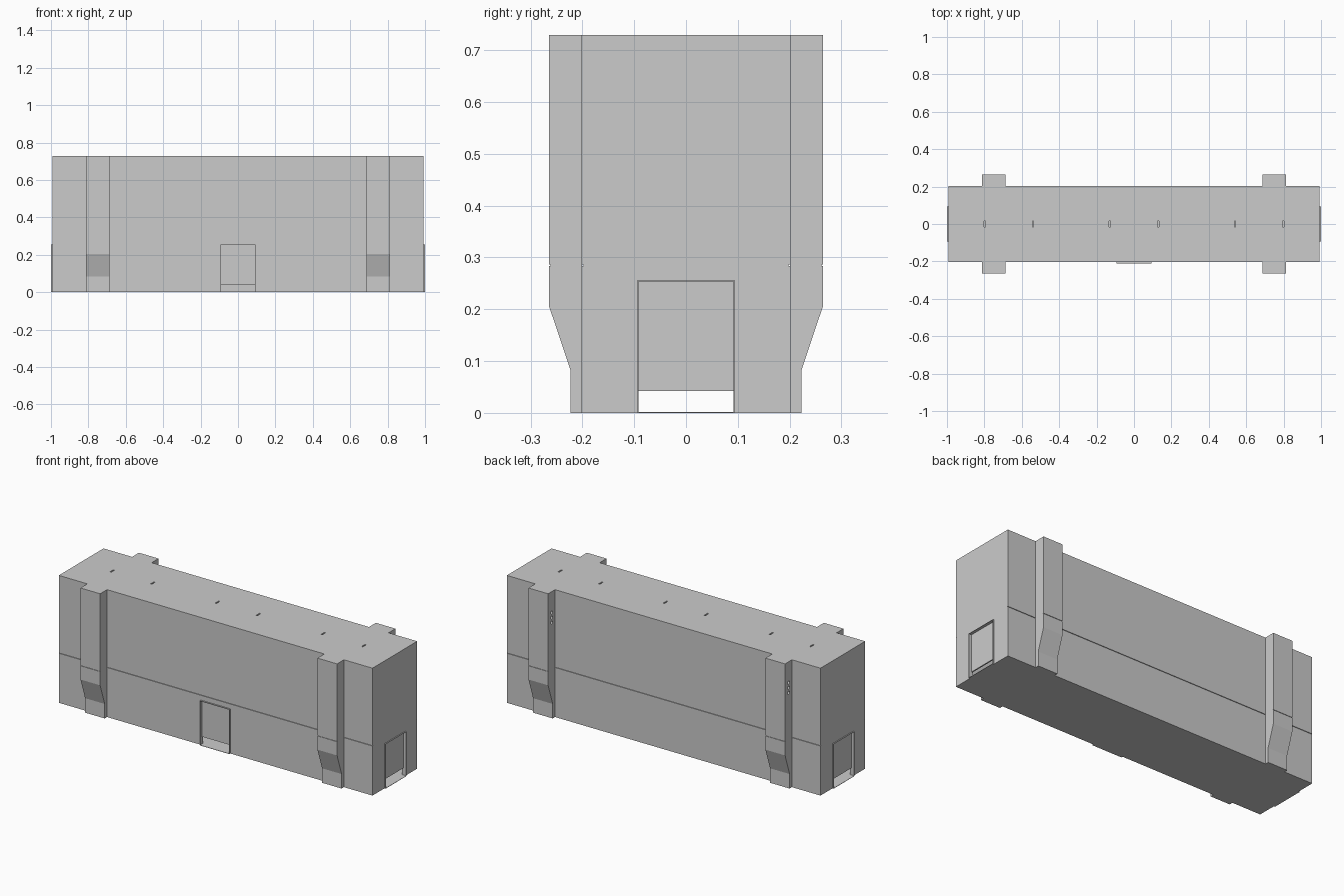
import bpy, bmesh, math
from mathutils import Matrix

if "Cube" in bpy.data.objects:
    bpy.data.objects.remove(bpy.data.objects["Cube"])

H = 0.729            # total height
HX, HY = 0.993, 0.202  # half length and half depth of the walls
SEAM, G = 0.285, 0.0015  # seam height and half width
DW, DT, DB = 0.094, 0.256, 0.042  # door half width, top, bottom


def finish(name, bm):
    bmesh.ops.recalc_face_normals(bm, faces=bm.faces)
    me = bpy.data.meshes.new(name)
    bm.to_mesh(me)
    bm.free()
    ob = bpy.data.objects.new(name, me)
    bpy.context.collection.objects.link(ob)
    return ob


def boxes(name, spans, rot=None):
    """One object from boxes given as (x0, x1, y0, y1, z0, z1)."""
    bm = bmesh.new()
    for x0, x1, y0, y1, z0, z1 in spans:
        m = (Matrix.Translation(((x0 + x1) / 2, (y0 + y1) / 2, (z0 + z1) / 2))
             @ Matrix.Diagonal((x1 - x0, y1 - y0, z1 - z0, 1)))
        bmesh.ops.create_cube(bm, size=1, matrix=m)
    if rot is not None:
        bmesh.ops.transform(bm, matrix=rot, verts=bm.verts)
    return finish(name, bm)


def extrude_x(name, profile, x0, x1):
    """Extrude a (y, z) profile along x."""
    bm = bmesh.new()
    f = bm.faces.new([bm.verts.new((x0, y, z)) for y, z in profile])
    r = bmesh.ops.extrude_face_region(bm, geom=[f])
    vs = [v for v in r["geom"] if isinstance(v, bmesh.types.BMVert)]
    bmesh.ops.translate(bm, verts=vs, vec=(x1 - x0, 0, 0))
    return finish(name, bm)


def cut(ob, cutter):
    cutter.hide_render = True
    cutter.hide_viewport = False
    cutter.display_type = 'WIRE'
    mod = ob.modifiers.new("cut", 'BOOLEAN')
    mod.operation = 'DIFFERENCE'
    mod.solver = 'EXACT'
    mod.object = cutter
    bpy.context.view_layer.objects.active = ob
    bpy.ops.object.modifier_apply(modifier=mod.name)
    bpy.data.objects.remove(cutter, do_unlink=True)


# hollow building body with a fine seam on both long walls
half = [(HY, 0), (HY, SEAM - G), (HY - 0.004, SEAM - G),
        (HY - 0.004, SEAM + G), (HY, SEAM + G), (HY, H)]
body = extrude_x("building_body", half + [(-y, z) for y, z in reversed(half)], -HX, HX)
w = 0.02
cut(body, boxes("interior_cutter", [(-HX + w, HX - w, -HY + w, HY - w, 0.002, H - w)]))
cut(body, boxes("end_door_cutter", [(-1.1, 1.1, -DW, DW, 0.002, DT)]))
cut(body, boxes("front_door_cutter", [(-DW, DW, -0.3, 0, 0.002, DT)]))

# small slots along the roof
cut(body, boxes("roof_slot_cutter",
                [(x - 0.004, x + 0.004, -0.016, 0.016, H - 0.01, H + 0.02)
                 for a in (0.13, 0.54, 0.797) for x in (-a, a)]))

# buttresses with a sloped foot
for sy, side in ((-1, "front"), (1, "back")):
    for cx, end in ((-0.75, "left"), (0.75, "right")):
        prof = [(HY - 0.001, 0), (0.223, 0), (0.223, 0.083), (0.264, 0.205),
                (0.264, SEAM - G), (0.261, SEAM - G), (0.261, SEAM + G),
                (0.264, SEAM + G), (0.264, H), (HY - 0.001, H)]
        b = extrude_x(f"{side}_{end}_buttress", [(sy * y, z) for y, z in prof],
                      cx - 0.062, cx + 0.062)
        if sy > 0:
            # three vent holes in the left flank
            bm = bmesh.new()
            for z in (0.61, 0.581, 0.552):
                m = (Matrix.Translation((cx - 0.062, 0.232, z))
                     @ Matrix.Rotation(math.pi / 2, 4, 'Y'))
                bmesh.ops.create_cone(bm, cap_ends=True, segments=12, radius1=0.009,
                                      radius2=0.009, depth=0.04, matrix=m)
            cut(b, finish("vent_cutter", bm))

# raised roller doors with a thin surround (modelled facing -y, then turned)
for name, wall, angle, out in (("front", HY, 0, 0.009),
                               ("right", HX, math.pi / 2, 0.007),
                               ("left", HX, -math.pi / 2, 0.007)):
    rot = Matrix.Rotation(angle, 4, 'Z')
    y0, y1, t = -wall - out, -wall + 0.001, 0.002
    boxes(f"{name}_door", [(-DW, DW, -wall + 0.011, -wall + 0.018, DB, DT)], rot)
    boxes(f"{name}_door_surround", [(-DW, -DW + t, y0, y1, 0, DT),
                                    (DW - t, DW, y0, y1, 0, DT),
                                    (-DW, DW, y0, y1, DT - t, DT),
                                    (-DW, DW, y0, y1, 0, t)], rot)
